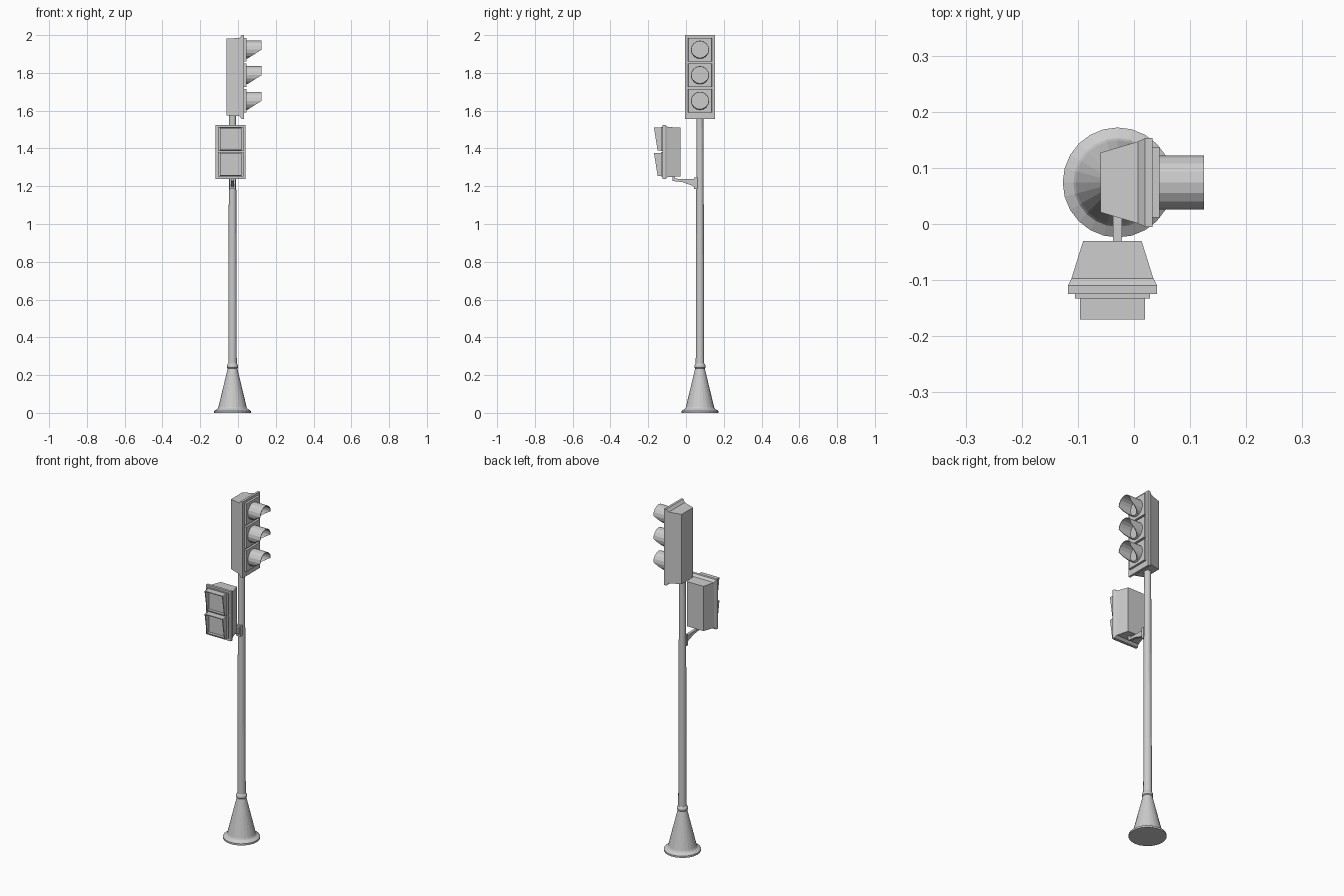
import bpy, bmesh, math

cube = bpy.data.objects.get("Cube")
if cube:
    bpy.data.objects.remove(cube)

grey = bpy.data.materials.new("light grey metal")
grey.use_nodes = True
GREY = (0.6, 0.6, 0.6, 1)
grey.diffuse_color = GREY
grey.node_tree.nodes["Principled BSDF"].inputs["Base Color"].default_value = GREY

POLE_X, POLE_Y = -0.029, 0.074


def skin(name, rings, place, caps=True):
    """Join matching rings of points; cap the ends or close them into a loop."""
    bm = bmesh.new()
    loops = [[bm.verts.new(place(*p)) for p in ring] for ring in rings]
    pairs = list(zip(loops, loops[1:]))
    if caps:
        bm.faces.new(loops[0])
        bm.faces.new(loops[-1])
    else:
        pairs.append((loops[-1], loops[0]))
    for a, b in pairs:
        for i in range(len(a)):
            j = (i + 1) % len(a)
            bm.faces.new((a[i], a[j], b[j], b[i]))
    bmesh.ops.recalc_face_normals(bm, faces=bm.faces)
    mesh = bpy.data.meshes.new(name)
    bm.to_mesh(mesh)
    bm.free()
    mesh.materials.append(grey)
    obj = bpy.data.objects.new(name, mesh)
    bpy.context.collection.objects.link(obj)
    return obj


def circle(r, n):
    return [(r * math.cos(math.tau * i / n), r * math.sin(math.tau * i / n)) for i in range(n)]


def rect(half_w, half_h):
    return [(-half_w, -half_h), (half_w, -half_h), (half_w, half_h), (-half_w, half_h)]


def box_loft(name, sections, zc, place):
    """Each section is depth, half width, half height."""
    skin(name, [[(u, d, zc + v) for u, v in rect(w, h)] for d, w, h in sections], place)


def visor(name, outer, inner, back, reach, zc, place):
    """Thin hood whose front edge follows reach(height)."""
    def ring(points, front):
        return [(u, back + (reach(v) if front else 0), zc + v) for u, v in points]
    skin(name, [ring(outer, 0), ring(outer, 1), ring(inner, 1), ring(inner, 0)], place, caps=False)


# Local (sideways, forward, up) frames of the two heads
def to_road(u, d, z):
    return (d, 0.074 + u, z)


def to_walk(u, d, z):
    return (-0.0385 + u, -d, z)


def to_pole(x, y, z):
    return (POLE_X + x, POLE_Y + y, z)


def turned(name, profile, n=24):
    skin(name, [[(x, y, z) for x, y in circle(r, n)] for r, z in profile], to_pole)


# Base, collar and pole
turned("base", [(0.098, 0), (0.098, 0.01), (0.079, 0.022), (0.075, 0.03), (0.025, 0.237)])
turned("collar", [(0.023, 0.233), (0.029, 0.24), (0.029, 0.252), (0.023, 0.262)])
turned("pole", [(0.0225, 0.25), (0.0185, 1.6)])

# Three-light road signal
box_loft("signal_housing", [(-0.06, 0.053, 0.203), (0.007, 0.073, 0.207),
                            (0.02, 0.079, 0.222), (0.033, 0.079, 0.222)], 1.778, to_road)
for part, z in (("top", 1.923), ("middle", 1.788), ("bottom", 1.652)):
    box_loft(f"signal_{part}_door", [(0.03, 0.063, 0.063), (0.045, 0.062, 0.062)], z, to_road)
    skin(f"signal_{part}_lens",
         [[(u, d, z + v) for u, v in circle(0.044, 16)] for d in (0.044, 0.049)], to_road)
    visor(f"signal_{part}_hood", circle(0.048, 16), circle(0.0445, 16), 0.044,
          lambda v: 0.081 if v >= -0.001 else 0.005 + 0.076 * (1 + v / 0.048), z, to_road)

# Two-light pedestrian signal
box_loft("crossing_housing", [(0.03, 0.052, 0.13), (0.097, 0.073, 0.132),
                              (0.11, 0.0795, 0.144), (0.125, 0.0795, 0.144)], 1.381, to_walk)
for part, z in (("top", 1.45), ("bottom", 1.316)):
    box_loft(f"crossing_{part}_door", [(0.12, 0.067, 0.064), (0.133, 0.067, 0.064)], z, to_walk)
    box_loft(f"crossing_{part}_lens", [(0.13, 0.051, 0.054), (0.138, 0.051, 0.054)], z, to_walk)
    visor(f"crossing_{part}_hood", rect(0.058, 0.061), rect(0.0535, 0.0565), 0.132,
          lambda v: 0.028 + 0.16 * v, z, to_walk)

# Bracket holding the pedestrian signal
def side_plate(name, half_w, outline):
    skin(name, [[(s * half_w, y, z) for y, z in outline] for s in (-1, 1)],
         lambda x, y, z: (POLE_X + x, y, z))


side_plate("bracket_arm", 0.008, [(-0.072, 1.228), (-0.02, 1.222), (0.03, 1.205), (0.045, 1.195),
                                  (0.045, 1.238), (-0.072, 1.24)])
side_plate("bracket_stub", 0.008, [(-0.072, 1.23), (-0.058, 1.23), (-0.058, 1.26), (-0.072, 1.26)])
side_plate("bracket_plate", 0.015, [(0.043, 1.185), (0.06, 1.185), (0.06, 1.247), (0.043, 1.247)])
